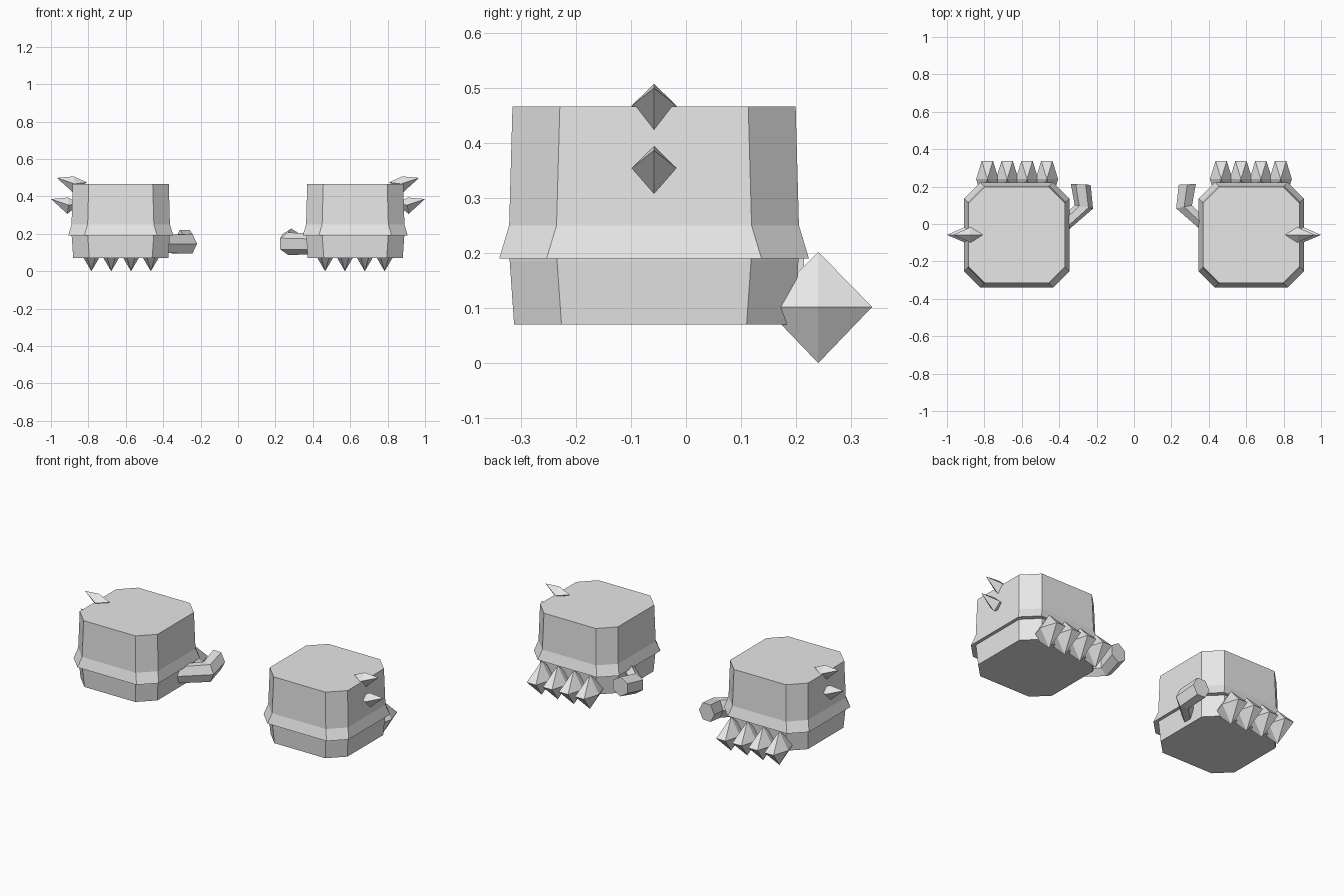
import bpy, bmesh, math
from mathutils import Vector

cube = bpy.data.objects.get("Cube")
if cube:
    bpy.data.objects.remove(cube, do_unlink=True)

grey = bpy.data.materials.new("light grey")
grey.use_nodes = True
grey.diffuse_color = (0.8, 0.8, 0.8, 1)
grey.node_tree.nodes["Principled BSDF"].inputs["Base Color"].default_value = (0.8, 0.8, 0.8, 1)

CX, CY = 0.627, -0.058  # centre of the left fist


def loft(name, rings, side):
    """Skin a list of rings; a one-point ring is a tip. side=-1 mirrors in x."""
    bm = bmesh.new()
    loops = [[bm.verts.new((p[0] * side, p[1], p[2])) for p in r] for r in rings]
    for a, b in zip(loops, loops[1:]):
        n = max(len(a), len(b))
        for i in range(n):
            j = (i + 1) % n
            if len(a) == 1:
                bm.faces.new((a[0], b[i], b[j]))
            elif len(b) == 1:
                bm.faces.new((a[i], a[j], b[0]))
            else:
                bm.faces.new((a[i], a[j], b[j], b[i]))
    for end in (loops[0], loops[-1]):
        if len(end) > 2:
            bm.faces.new(end)
    bmesh.ops.recalc_face_normals(bm, faces=bm.faces)
    mesh = bpy.data.meshes.new(name)
    bm.to_mesh(mesh)
    bm.free()
    mesh.materials.append(grey)
    obj = bpy.data.objects.new(name, mesh)
    bpy.context.collection.objects.link(obj)


def octagon(half, z, chamfer=0.086):
    f = half - chamfer
    pts = [(half, -f), (half, f), (f, half), (-f, half),
           (-half, f), (-half, -f), (-f, -half), (f, -half)]
    return [(CX + x, CY + y, z) for x, y in pts]


def hexagon(centre, across, rx, rz, roll):
    """Six-sided section spanned by the direction 'across' and z."""
    c, u = Vector(centre), Vector(across).normalized()
    ring = []
    for i in range(6):
        a = math.radians(60 * i + roll)
        ring.append(c + u * rx * math.cos(a) + Vector((0, 0, rz * math.sin(a))))
    return ring


for label, side in (("left", 1), ("right", -1)):
    # Chamfered fist block with a flared cuff
    profile = [(0.254, 0.07), (0.262, 0.185), (0.262, 0.19),
               (0.281, 0.19), (0.263, 0.25), (0.257, 0.466)]
    loft(label + "_fist", [octagon(h, z) for h, z in profile], side)

    # Row of six-sided double-pointed knuckle studs
    for k in range(4):
        x, y, z = 0.466 + 0.106 * k, 0.24, 0.102
        ring = [(x + 0.06 * math.cos(math.radians(60 * i)),
                 y + 0.113 * math.sin(math.radians(60 * i)), z) for i in range(6)]
        loft(f"{label}_knuckle_stud_{k + 1}", [[(x, y, 0)], ring, [(x, y, 0.202)]], side)

    # Two outer spikes, tips bent upward
    for name, z, tip in (("upper", 0.465, 0.968), ("lower", 0.352, 1.0)):
        x = tip - 0.095
        ring = [(x, CY - 0.041, z + 0.002), (x + 0.008, CY, z - 0.045),
                (x, CY + 0.041, z + 0.002), (x + 0.005, CY, z + 0.042)]
        loft(f"{label}_{name}_spike",
             [[(x - 0.065, CY, z + 0.01)], ring, [(tip, CY, z + 0.034)]], side)

    # Bent thumb
    roll = 30 if side > 0 else 0
    loft(label + "_thumb", [
        hexagon((0.42, -0.05, 0.145), (0.7, 0.75, 0), 0.032, 0.055, roll),
        hexagon((0.268, 0.092, 0.147), (1, 0.2, 0), 0.05, 0.06, roll),
        hexagon((0.285, 0.212, 0.17), (1, 0.05, 0), 0.053, 0.058, roll)], side)
